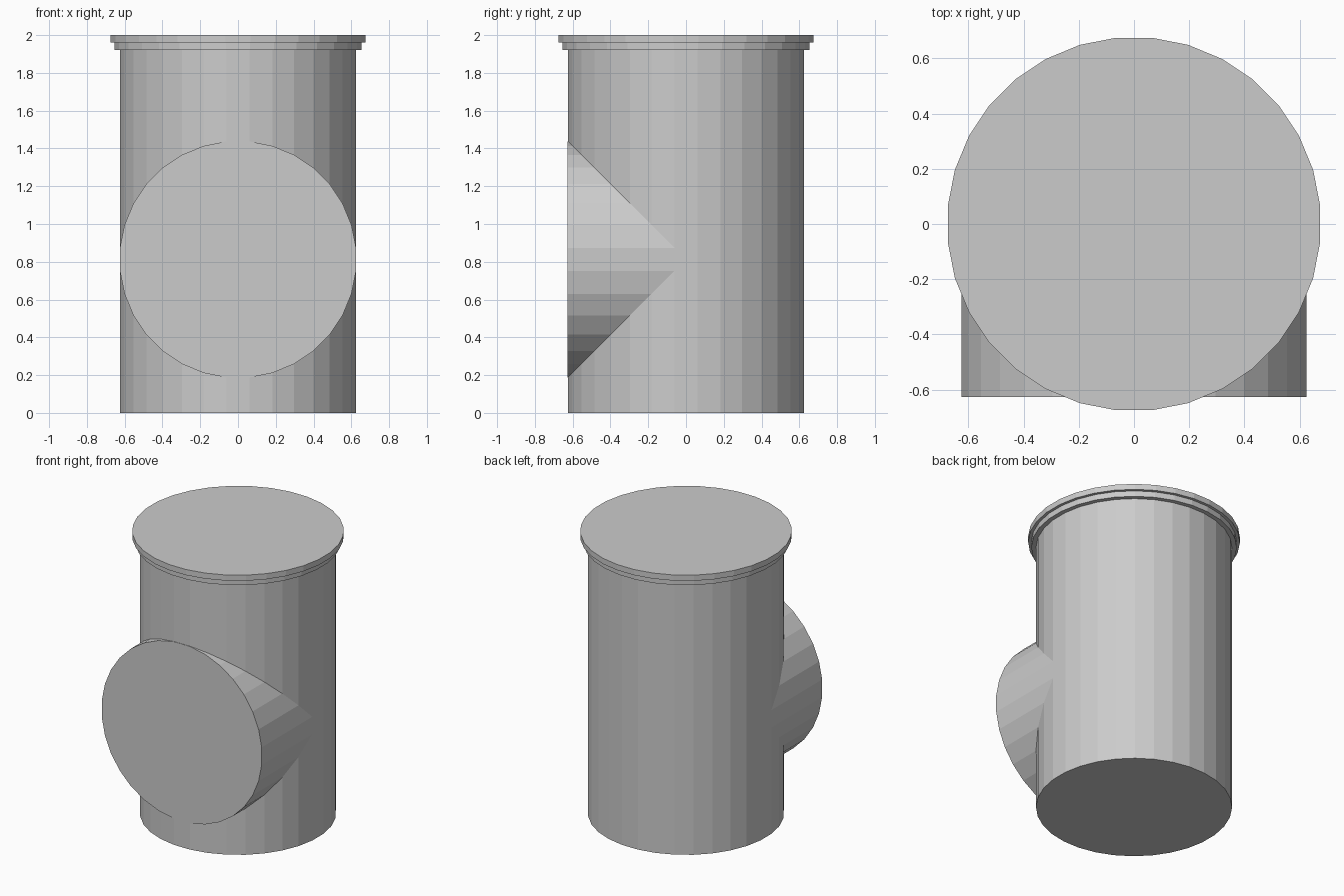
import bpy, bmesh, math

if "Cube" in bpy.data.objects:
    bpy.data.objects.remove(bpy.data.objects["Cube"])

SIDES = 32
K = 1 / math.cos(math.pi / SIDES)  # flat-to-flat radius -> corner radius


def lathe(name, profile):
    """Capped 32-sided solid from (flat radius, height) pairs, flats facing the axes."""
    bm = bmesh.new()
    rings = []
    for r, h in profile:
        rings.append([bm.verts.new((r * K * math.cos(a), r * K * math.sin(a), h))
                      for a in (2 * math.pi * (i + 0.5) / SIDES for i in range(SIDES))])
    for lo, hi in zip(rings, rings[1:]):
        for i in range(SIDES):
            j = (i + 1) % SIDES
            bm.faces.new((lo[i], lo[j], hi[j], hi[i]))
    bm.faces.new(rings[0][::-1])
    bm.faces.new(rings[-1])
    mesh = bpy.data.meshes.new(name)
    bm.to_mesh(mesh)
    bm.free()
    obj = bpy.data.objects.new(name, mesh)
    bpy.context.collection.objects.link(obj)
    return obj


# Upright pipe with stepped rim
body = lathe("pipe_body", [(0.625, 0), (0.625, 1.92), (0.655, 1.92),
                           (0.655, 1.96), (0.675, 1.96), (0.675, 2.0)])

# Side branch facing the front, ending just at the pipe's front
branch = lathe("side_branch", [(0.625, 0), (0.625, 0.628)])
branch.rotation_euler.x = math.pi / 2
branch.location.z = 0.8125
bpy.context.view_layer.update()

# Join the branch into the pipe
mod = body.modifiers.new("join_branch", 'BOOLEAN')
mod.operation = 'UNION'
mod.solver = 'EXACT'
mod.object = branch
bpy.context.view_layer.objects.active = body
bpy.ops.object.modifier_apply(modifier=mod.name)
bpy.data.objects.remove(branch)
